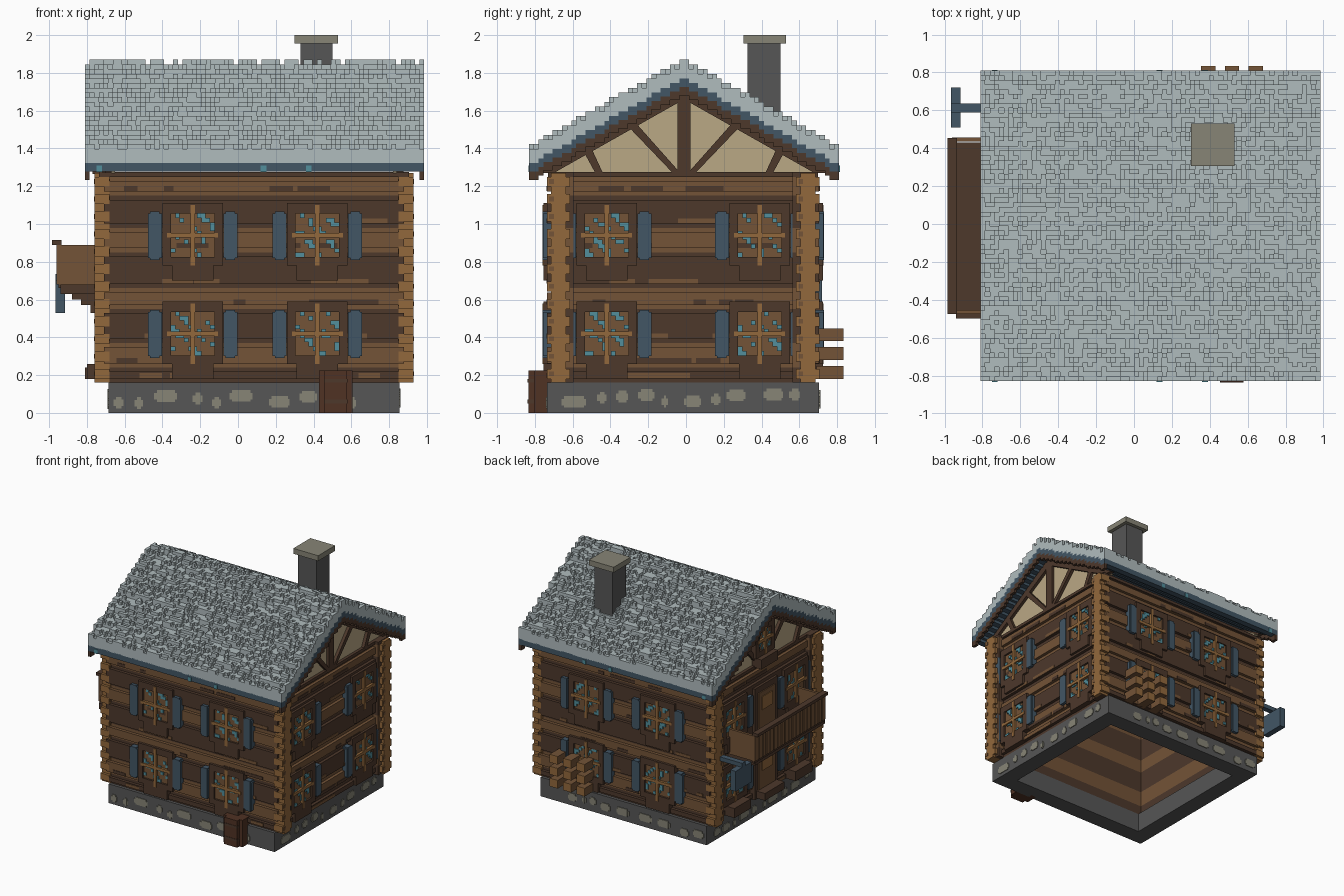
import bpy, bmesh, random

random.seed(4)
cube = bpy.data.objects.get("Cube")
if cube:
    bpy.data.objects.remove(cube, do_unlink=True)


def material(name, rgb):
    lin = [((c / 255 + 0.055) / 1.055) ** 2.4 for c in rgb] + [1]
    m = bpy.data.materials.new(name)
    m.use_nodes = True
    m.diffuse_color = lin
    m.node_tree.nodes["Principled BSDF"].inputs["Base Color"].default_value = lin
    return m


MATS = {n: material(n, c) for n, c in {
    "roof_grey": (176, 188, 190), "slate_blue": (66, 86, 101), "dark_wood": (77, 56, 43),
    "mid_wood": (115, 83, 55), "light_wood": (146, 104, 60), "stone": (86, 86, 86),
    "pale_stone": (135, 133, 118), "plaster": (186, 168, 133), "glass_teal": (82, 143, 156),
    "barrel_wood": (80, 50, 36)}.items()}


class Part:
    """Collects boxes and prisms, then becomes one object."""

    def __init__(self, name):
        self.name, self.bm, self.cols = name, bmesh.new(), []

    def prism(self, pts, x0, x1, col):
        if col not in self.cols:
            self.cols.append(col)
        a = [self.bm.verts.new((x0, y, z)) for y, z in pts]
        b = [self.bm.verts.new((x1, y, z)) for y, z in pts]
        faces = [self.bm.faces.new(a[::-1]), self.bm.faces.new(b)]
        for i in range(len(a)):
            j = (i + 1) % len(a)
            faces.append(self.bm.faces.new((a[i], a[j], b[j], b[i])))
        for f in faces:
            f.material_index = self.cols.index(col)

    def box(self, x0, x1, y0, y1, z0, z1, col):
        x0, x1 = sorted((x0, x1))
        y0, y1 = sorted((y0, y1))
        self.prism([(y0, z0), (y1, z0), (y1, z1), (y0, z1)], x0, x1, col)

    def on_wall(self, side, u0, u1, d0, d1, z0, z1, col):
        # u runs along the wall, d points out of it
        p, s = WALLS[side]
        if side in ("front", "back"):
            self.box(u0, u1, p + s * d0, p + s * d1, z0, z1, col)
        else:
            self.box(p + s * d0, p + s * d1, u0, u1, z0, z1, col)

    def done(self):
        bmesh.ops.recalc_face_normals(self.bm, faces=self.bm.faces)
        me = bpy.data.meshes.new(self.name)
        self.bm.to_mesh(me)
        self.bm.free()
        for c in self.cols:
            me.materials.append(MATS[c])
        ob = bpy.data.objects.new(self.name, me)
        bpy.context.scene.collection.objects.link(ob)
        return ob


# Wall planes and outward signs
WALLS = {"front": (-0.735, -1), "back": (0.705, 1), "right": (0.88, 1), "left": (-0.71, -1)}
SPAN = {"front": (-0.735, 0.905), "back": (-0.735, 0.905), "right": (-0.62, 0.6), "left": (-0.62, 0.6)}
BANDS = [0.16, 0.24, 0.37, 0.55, 0.66, 0.85, 0.98, 1.15, 1.25]

# Hollow stone foundation with pale stones
p = Part("foundation")
X0, X1, Y0, Y1, T = -0.685, 0.855, -0.735, 0.705, 0.14
for y0, y1 in ((Y0, Y0 + T), (Y1 - T, Y1)):
    p.box(X0, X1, y0, y1, 0, 0.16, "stone")
for x0, x1 in ((X0, X0 + T), (X1 - T, X1)):
    p.box(x0, x1, Y0 + T, Y1 - T, 0, 0.16, "stone")
for side in WALLS:
    d = 0 if side in ("front", "back") else -0.025
    u = -0.66
    while u < 0.58:
        w, z = random.uniform(0.03, 0.13), random.uniform(0.03, 0.08)
        p.on_wall(side, u, u + w, d, d + 0.005, z, z + 0.035, "pale_stone")
        p.on_wall(side, u + 0.015, u + w - 0.01, d, d + 0.006, z - 0.012, z + 0.05, "pale_stone")
        u += w + random.uniform(0.03, 0.1)
p.done()

# Log walls, alternating dark and mid, with knots
for side in WALLS:
    p = Part(side + "_log_wall")
    a, b = SPAN[side]
    for i, (z0, z1) in enumerate(zip(BANDS, BANDS[1:])):
        col, other = ("dark_wood", "mid_wood")[::1 if i % 2 == 0 else -1]
        p.on_wall(side, a, b, -0.14, -0.025, z0, z1, col)
        p.on_wall(side, a + 0.025, b - 0.025, -0.03, 0, z0 + 0.022, z1 - 0.022, col)
        for k in range(4):
            u = random.uniform(a + 0.05, b - 0.25)
            p.on_wall(side, u, u + random.uniform(0.05, 0.18), -0.01, 0.004, z0 + 0.024, z0 + 0.05, other)
    p.on_wall(side, a, b, -0.14, -0.005, 1.25, 1.275, "dark_wood")
    p.done()

# Light scalloped log ends at the four corners
p = Part("corner_log_ends")
N = 12
H = 1.11 / N
for x0, x1 in ((-0.76, -0.68), (0.85, 0.93)):
    for yc in (-0.675, 0.645):
        for i in range(N):
            z = 0.16 + i * H
            p.box(x0, x1, yc - 0.04, yc + 0.04, z, z + H, "light_wood")
            p.box(x0, x1, yc - 0.062, yc + 0.062, z + 0.02, z + H - 0.02, "light_wood")
            p.box(x0 - 0.003, x1 + 0.003, yc - 0.05, yc - 0.025, z + 0.035, z + 0.06, "mid_wood")
p.done()


def window(p, side, u, z, sill=0.02, half=0.115):
    ring, top = half + 0.045, z + half + 0.055
    for s in (-1, 1):
        p.on_wall(side, u + s * half, u + s * ring, -0.03, 0.02, z - ring, top, "dark_wood")
    p.on_wall(side, u - half, u + half, -0.03, 0.02, z + half, top, "dark_wood")
    p.on_wall(side, u - half, u + half, -0.03, 0.02, z - ring, z - half, "dark_wood")
    p.on_wall(side, u - half, u + half, -0.03, 0.004, z - half, z + half, "mid_wood")
    p.on_wall(side, u - 0.11, u + 0.11, -0.03, sill, z - ring - 0.08, z - ring, "dark_wood")
    # Cross bars and stepped panes
    p.on_wall(side, u - 0.012, u + 0.012, 0, 0.024, z - ring, z + ring, "light_wood")
    p.on_wall(side, u - half - 0.02, u + half + 0.02, 0, 0.024, z - 0.012, z + 0.012, "light_wood")
    c = half / 5
    for i in range(-5, 5):
        for k in range(-5, 5):
            if (i + k) % 5 < 2 and random.random() < 0.6:
                p.on_wall(side, u + i * c, u + i * c + c, 0, 0.012, z + k * c, z + k * c + c, "glass_teal")


def shutters(p, side, u, z):
    for s in (-1, 1):
        c = u + s * 0.2
        p.on_wall(side, c - 0.037, c + 0.037, -0.02, 0.022, z - 0.12, z + 0.115, "slate_blue")
        p.on_wall(side, c - 0.025, c + 0.025, -0.02, 0.025, z - 0.13, z + 0.125, "slate_blue")


# Windows and shutters on every side
for side in WALLS:
    p, q = Part(side + "_windows"), Part(side + "_shutters")
    for u in ((-0.24, 0.42) if side in ("front", "back") else (-0.42, 0.39)):
        for z in (0.42, 0.94):
            window(p, side, u, z, 0.09 if side == "left" and z < 0.5 else 0.02)
            shutters(q, side, u, z)
    p.done()
    q.done()

# Doors below and on the balcony
p = Part("doors")
for z0, z1 in ((0.17, 0.57), (0.68, 1.1)):
    p.on_wall("left", -0.17, 0.13, -0.03, 0.02, z0, z1, "dark_wood")
    p.on_wall("left", -0.13, 0.09, 0, 0.028, z0 + 0.02, z1 - 0.05, "mid_wood")
    p.on_wall("left", -0.09, 0.05, 0, 0.034, z0 + 0.22, z1 - 0.09, "light_wood")
p.on_wall("left", -0.15, 0.11, 0, 0.1, 0.18, 0.24, "dark_wood")
p.done()

# Stepped roof: rough covering, blue lining and end boards
CELL, ROWS, RX0, RX1 = 0.82 / 33, 33, -0.81, 0.985
cover, lining, verge = Part("roof_covering"), Part("roof_lining"), Part("verge_boards")
cols = 73
cw = (RX1 - RX0) / cols
for s in (-1, 1):
    for r in range(ROWS):
        y0, y1 = -0.01 + s * r * CELL, -0.01 + s * (r + 1) * CELL
        top = 1.845 - CELL * round(r * 0.566)
        bumps = [random.random() < 0.5 for _ in range(cols)]
        start = 0
        for i in range(1, cols + 1):
            if i == cols or bumps[i] != bumps[start]:
                cover.box(RX0 + start * cw, RX0 + i * cw, y0, y1, top - 0.075,
                          top + CELL * bumps[start], "roof_grey")
                start = i
        lining.box(RX0, RX1, y0, y1, top - 0.12, top - 0.07, "slate_blue")
        for x in (RX0, RX1 - CELL):
            verge.box(x, x + CELL, y0, y1, top - 0.165, top - 0.118, "dark_wood")
for x in (-0.75, 0.12, 0.36):
    for y in (-0.834, 0.806):
        lining.box(x, x + 0.03, y, y + 0.008, 1.275, 1.31, "glass_teal")
for part in (cover, lining, verge):
    part.done()

# Plaster gables with timber framing
p = Part("gables")
for x0, x1, out in ((-0.68, -0.65, -1), (0.82, 0.85, 1)):
    face = x1 if out > 0 else x0
    t0, t1 = face - 0.01 * out, face + 0.025 * out
    p.prism([(-0.75, 1.27), (0.73, 1.27), (-0.01, 1.73)], x0, x1, "plaster")
    p.box(t0, t1, -0.045, 0.025, 1.27, 1.73, "dark_wood")
    for s in (-1, 1):
        y = lambda v: -0.01 + s * v
        p.prism([(y(0.02), 1.27), (y(0.06), 1.27), (y(0.29), 1.51), (y(0.26), 1.54)], t0, t1, "dark_wood")
        p.prism([(y(0.43), 1.27), (y(0.47), 1.27), (y(0.53), 1.38), (y(0.49), 1.4)], t0, t1, "dark_wood")
        p.prism([(y(0.0), 1.73), (y(0.0), 1.66), (y(0.69), 1.27), (y(0.77), 1.27)], t0, t1, "dark_wood")
window(p, "left", -0.01, 1.47, 0.06, 0.08)
p.done()

# Chimney and cap
p = Part("chimney")
p.box(0.33, 0.5, 0.325, 0.5, 1.5, 1.96, "stone")
p.box(0.3, 0.53, 0.305, 0.53, 1.955, 2.0, "pale_stone")
p.done()

# Balcony with boarded railing and stepped brackets
p = Part("balcony")
p.box(-0.94, -0.69, -0.5, 0.43, 0.63, 0.68, "dark_wood")
for y in (-0.475, 0.435):
    p.box(-0.96, -0.7, y, y + 0.022, 0.68, 0.89, "mid_wood")
for i in range(19):
    y = -0.475 + i * 0.049
    p.box(-0.96, -0.937, y, y + 0.038, 0.68, 0.89, "mid_wood")
p.box(-0.95, -0.935, -0.475, 0.455, 0.66, 0.88, "dark_wood")
p.box(-0.985, -0.935, -0.475, 0.455, 0.89, 0.915, "dark_wood")
for y in (-0.45, -0.03, 0.37):
    for x, z in ((-0.88, 0.6), (-0.83, 0.57), (-0.78, 0.53)):
        p.box(x, -0.69, y, y + 0.05, z, 0.64, "dark_wood")
p.done()

# Hanging sign board on an arm
p = Part("hanging_sign")
p.box(-0.965, -0.915, 0.51, 0.72, 0.53, 0.7, "slate_blue")
p.box(-0.965, -0.7, 0.59, 0.635, 0.7, 0.735, "slate_blue")
p.done()

# Firewood stack with light cut ends
p = Part("firewood")
for x in (0.355, 0.48, 0.605):
    for z in (0.18, 0.28, 0.38):
        p.box(x, x + 0.075, 0.69, 0.83, z, z + 0.068, "mid_wood")
        p.box(x, x + 0.075, 0.829, 0.835, z, z + 0.068, "light_wood")
p.done()

# Barrel by the front wall
p = Part("barrel")
for w, front in ((0.088, -0.805), (0.06, -0.835)):
    p.box(0.517 - w, 0.517 + w, front, -0.7, 0, 0.225, "barrel_wood")
for z in (0.05, 0.16):
    p.box(0.455, 0.579, -0.838, -0.71, z, z + 0.02, "dark_wood")
p.done()
